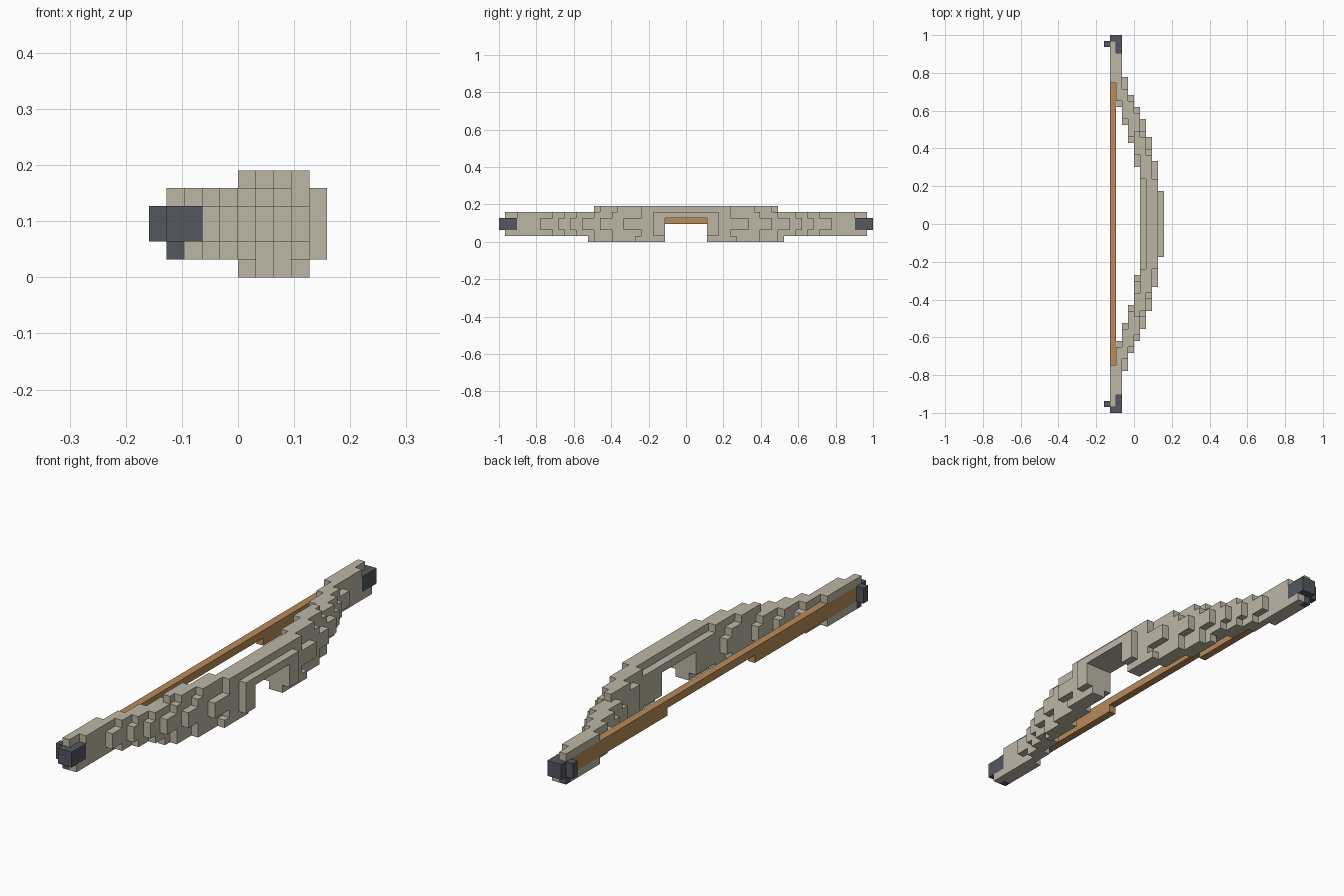
import bpy, bmesh
from mathutils import Vector

cube = bpy.data.objects.get("Cube")
if cube:
    bpy.data.objects.remove(cube, do_unlink=True)

V = 2 / 63  # edge length of one block


def material(name, rgb):
    m = bpy.data.materials.new(name)
    m.use_nodes = True
    m.diffuse_color = (*rgb, 1)
    m.node_tree.nodes["Principled BSDF"].inputs["Base Color"].default_value = (*rgb, 1)
    return m


bone = material("pale bone", (0.51, 0.47, 0.38))
steel = material("dark slate", (0.09, 0.095, 0.12))
cord = material("tan cord", (0.48, 0.26, 0.10))


def block(xs, ys, zs):
    """Cells of a box given inclusive (low, high) block indices."""
    span = lambda r: range(r[0], r[1] + 1)
    return {(x, y, z) for x in span(xs) for y in span(ys) for z in span(zs)}


def both_ends(cells):
    return cells | {(x, -y, z) for x, y, z in cells}


def build(name, cells, mat):
    """Skin the outside of a set of blocks and merge flat areas."""
    bm = bmesh.new()
    for c in cells:
        centre = Vector((c[0] + 0.5, c[1], c[2] + 0.5))
        for axis in range(3):
            for sign in (-1, 1):
                near = list(c)
                near[axis] += sign
                if tuple(near) in cells:
                    continue
                n, u, w = Vector(), Vector(), Vector()
                n[axis] = sign / 2
                u[(axis + 1) % 3] = 0.5
                w[(axis + 2) % 3] = 0.5 * sign
                corners = [centre + n + p * u + q * w
                           for p, q in ((-1, -1), (1, -1), (1, 1), (-1, 1))]
                bm.faces.new([bm.verts.new(p * V) for p in corners])
    bmesh.ops.remove_doubles(bm, verts=bm.verts, dist=V / 100)
    bmesh.ops.dissolve_limit(bm, angle_limit=0.01, verts=bm.verts, edges=bm.edges)
    mesh = bpy.data.meshes.new(name)
    bm.to_mesh(mesh)
    bm.free()
    mesh.materials.append(mat)
    obj = bpy.data.objects.new(name, mesh)
    bpy.context.collection.objects.link(obj)


# Curved limbs: each layer gives x, first y, last y of the core, last y of the rims
layers = [(4, 0, 5, 5), (3, 0, 10, 7), (2, 0, 14, 12), (1, 0, 17, 15),
          (0, 9, 19, 18), (-1, 14, 21, 20), (-2, 17, 24, 22), (-3, 20, 28, 28)]
limbs = set()
for x, start, core, rim in layers:
    limbs |= block((x, x), (start, core), (2, 3))
    for z in (1, 4):
        limbs |= block((x, x), (start + (start > 0), rim), (z, z))

# Raised ridges along the top and bottom of the middle
for x, start, end in ((3, 0, 7), (2, 0, 11), (1, 8, 14), (0, 12, 15)):
    limbs |= block((x, x), (start, end), (5, 5))
    limbs |= block((x, x), (start, end + 1), (0, 0))

# Limb ends that clasp the string
limbs |= block((-4, -4), (24, 30), (4, 4))
limbs |= block((-4, -4), (24, 29), (1, 1))
limbs |= block((-3, -3), (29, 30), (1, 1))
limbs = both_ends(limbs)

# The upper limb starts one block further out, and the grip is cut from below
limbs -= block((0, 0), (9, 9), (0, 5))
limbs -= block((-5, 4), (-3, 3), (0, 3))
build("bow_limbs", limbs, bone)

# End caps with nocks
caps = block((-3, -3), (29, 31), (2, 3)) | block((-4, -4), (30, 31), (2, 3))
caps |= block((-5, -5), (30, 30), (2, 3)) | {(-4, 30, 1)}
build("end_caps", both_ends(caps), steel)

# String, thinner in the middle
string = block((-4, -4), (-29, 29), (2, 3)) - block((-4, -4), (-8, 9), (2, 2))
build("bow_string", string, cord)
